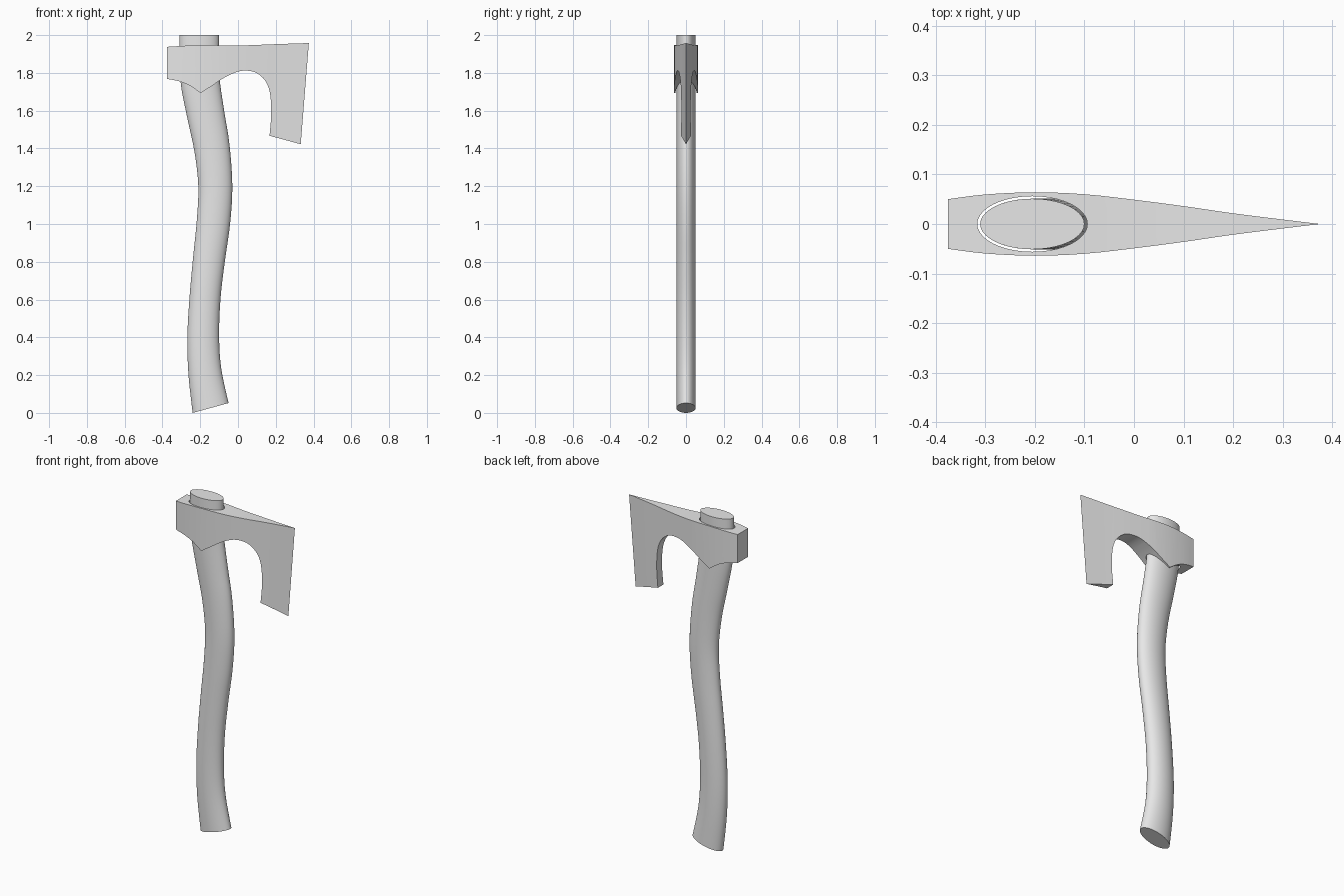
import bpy, bmesh, math

cube = bpy.data.objects.get("Cube")
if cube:
    bpy.data.objects.remove(cube, do_unlink=True)

grey = bpy.data.materials.new("plain grey")
grey.use_nodes = True
COLOUR = (0.8, 0.8, 0.8, 1)
grey.diffuse_color = COLOUR
grey.node_tree.nodes["Principled BSDF"].inputs["Base Color"].default_value = COLOUR


def spline(points, steps):
    """Catmull-Rom curve through points of any dimension."""
    pts = [points[0]] + list(points) + [points[-1]]
    out = []
    for i in range(1, len(pts) - 2):
        for s in range(steps):
            t = s / steps
            out.append(tuple(
                b + 0.5 * t * (c - a + t * (2 * a - 5 * b + 4 * c - d + t * (3 * (b - c) + d - a)))
                for a, b, c, d in zip(*pts[i - 1:i + 3])))
    return out + [tuple(points[-1])]


def loft(name, rings):
    """Closed solid from a list of equal-sized rings."""
    bm = bmesh.new()
    loops = [[bm.verts.new(p) for p in ring] for ring in rings]
    n = len(loops[0])
    for a, b in zip(loops, loops[1:]):
        for i in range(n):
            j = (i + 1) % n
            bm.faces.new((a[i], a[j], b[j], b[i]))
    bm.faces.new(loops[0][::-1])
    bm.faces.new(loops[-1])
    bmesh.ops.recalc_face_normals(bm, faces=bm.faces[:])
    mesh = bpy.data.meshes.new(name)
    bm.to_mesh(mesh)
    bm.free()
    mesh.materials.append(grey)
    obj = bpy.data.objects.new(name, mesh)
    bpy.context.collection.objects.link(obj)
    return obj


def select(obj):
    bpy.ops.object.select_all(action='DESELECT')
    obj.select_set(True)
    bpy.context.view_layer.objects.active = obj


def cut(obj, tool, operation):
    mod = obj.modifiers.new("cut", 'BOOLEAN')
    mod.operation, mod.solver, mod.object = operation, 'EXACT', tool
    select(obj)
    bpy.ops.object.modifier_apply(modifier=mod.name)
    bpy.data.objects.remove(tool, do_unlink=True)


def ellipse(n):
    return [(math.cos(k * math.tau / n), math.sin(k * math.tau / n)) for k in range(n)]


# Handle: oval sections between back edge (x, z) and front edge (x, z)
sections = [
    (-.24, 0, -.05, .052), (-.262, .2, -.088, .23), (-.268, .4, -.1, .4),
    (-.256, .62, -.093, .6), (-.237, .83, -.07, .8), (-.218, 1.02, -.042, 1),
    (-.21, 1.2, -.03, 1.2), (-.23, 1.38, -.045, 1.42), (-.268, 1.56, -.075, 1.61),
    (-.305, 1.76, -.1, 1.8), (-.31, 2, -.1, 2)]
rings = []
for xl, zl, xr, zr in spline(sections, 4):
    rings.append([((xl + xr) / 2 + c * (xr - xl) / 2, 0.051 * s,
                   (zl + zr) / 2 + c * (zr - zl) / 2) for c, s in ellipse(40)])
handle = loft("handle", rings)

# Head: side outline, with the cutting edge still straight
EDGE, TOP = 0.375, 1.958
beard = spline([(.167, 1.467), (.177, 1.58), (.17, 1.69), (.145, 1.757), (.098, 1.8),
                (.045, 1.812), (-.01, 1.804), (-.077, 1.772), (-.14, 1.73), (-.198, 1.693)], 3)
poll = spline([(-.198, 1.693), (-.256, 1.733), (-.314, 1.756), (-.375, 1.768)], 3)[1:]
top = spline([(-.375, 1.938), (-.2, 1.947), (0, 1.945), (.2, 1.952), (EDGE, TOP)], 4)
edge = [(EDGE, TOP + (1.422 - TOP) * k / 8) for k in range(1, 9)]
outline = beard + poll + top + edge
head = loft("axe_head", [[(x, y, z) for x, z in outline] for y in (-.1, .1)])

# Wedge seen from above, trimming the outline to its thickness
half = spline([(-.375, .05), (-.3, .0595), (-.2, .064), (-.1, .06), (0, .049),
               (.1, .036), (.2, .0215), (.3, .009), (EDGE, 0)], 3)
wedge_plan = half + [(x, -y) for x, y in half[-2::-1]]
wedge = loft("wedge_cutter", [[(x, y, z) for x, y in wedge_plan] for z in (1.3, 2.1)])
cut(head, wedge, 'INTERSECT')

# Eye for the handle
eye = loft("eye_cutter", [[(-.205 + .111 * c, .056 * s, z) for c, s in ellipse(40)]
                          for z in (1.3, 2.1)])
cut(head, eye, 'DIFFERENCE')

# Sweep the cutting edge back toward the beard tip
for v in head.data.vertices:
    blend = min(1, max(0, (v.co.x - .167) / (EDGE - .167)))
    drop = max(0, (TOP - v.co.z) / .536)
    v.co.x -= .043 * drop ** 2 * blend

for obj in (handle, head):
    select(obj)
    bpy.ops.object.shade_smooth_by_angle(angle=math.radians(30))
